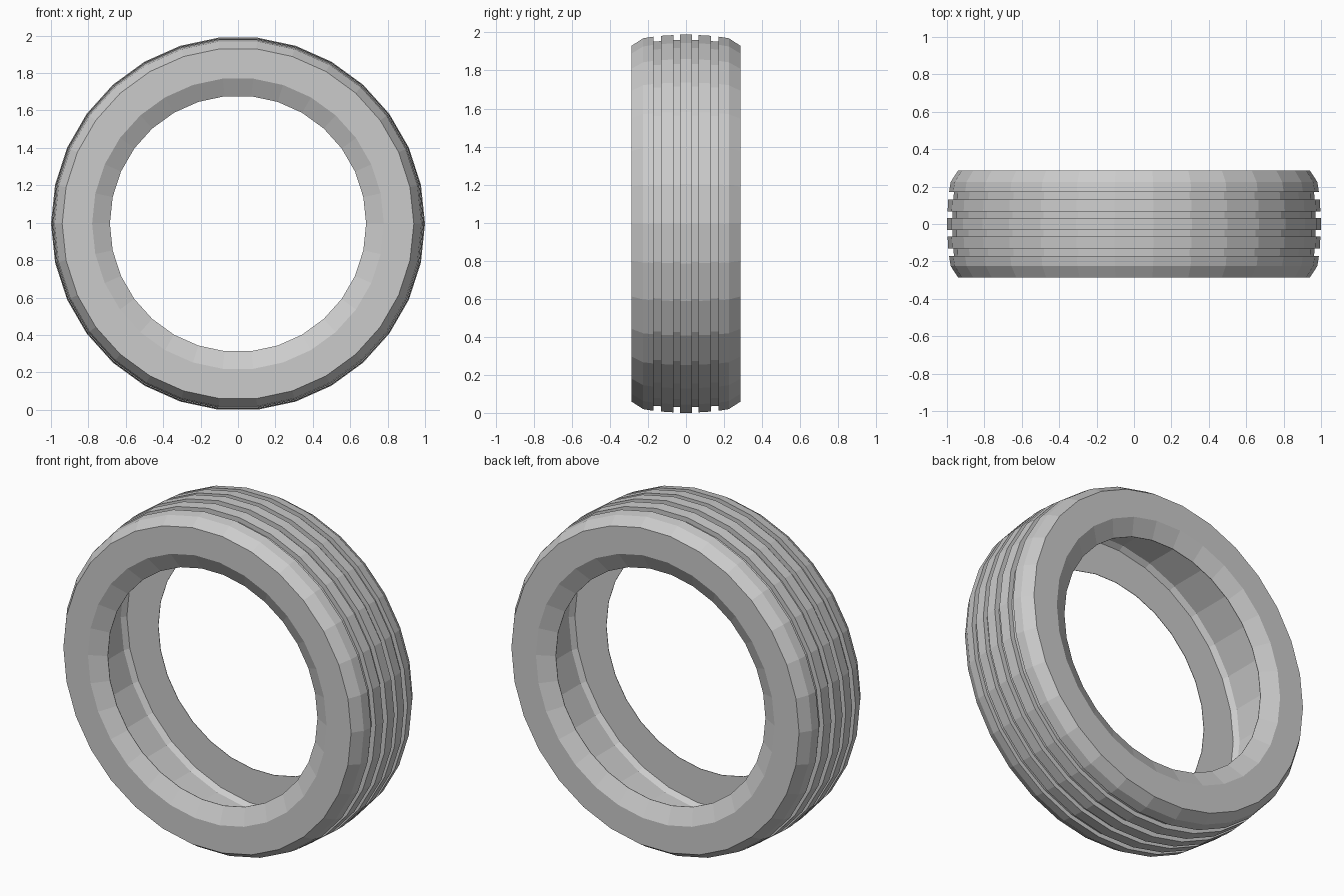
import bpy, bmesh, math

if "Cube" in bpy.data.objects:
    bpy.data.objects.remove(bpy.data.objects["Cube"])

SIDES = 30
CENTRE_Z = math.cos(math.pi / SIDES)   # flat facet rests on the ground

rubber = bpy.data.materials.new("grey rubber")
rubber.diffuse_color = (0.6, 0.6, 0.6, 1)
rubber.use_nodes = True
rubber.node_tree.nodes["Principled BSDF"].inputs["Base Color"].default_value = rubber.diffuse_color

# Half of the outer profile (y, radius), from the centre rib to the inner cavity
half = [
    (0.032, 1.0), (0.032, 0.97), (0.067, 0.97), (0.067, 0.997),   # centre rib, groove
    (0.132, 0.993), (0.132, 0.965), (0.170, 0.963), (0.170, 0.989),  # second rib, groove
    (0.225, 0.98), (0.287, 0.94),                                  # shoulder
    (0.287, 0.78), (0.237, 0.685),                                 # sidewall, bevelled lip
    (0.234, 0.685), (0.234, 0.89), (0.205, 0.91),                  # hollow inside
]
profile = half + [(-y, r) for y, r in reversed(half)]

# Spin the closed profile around the y axis
bm = bmesh.new()
rings = []
for i in range(SIDES):
    a = 2 * math.pi * i / SIDES
    rings.append([bm.verts.new((r * math.cos(a), y, CENTRE_Z + r * math.sin(a)))
                  for y, r in profile])
n = len(profile)
for i in range(SIDES):
    p, q = rings[i], rings[(i + 1) % SIDES]
    for j in range(n):
        k = (j + 1) % n
        bm.faces.new((p[j], p[k], q[k], q[j]))
bmesh.ops.recalc_face_normals(bm, faces=bm.faces)

mesh = bpy.data.meshes.new("tyre")
bm.to_mesh(mesh)
bm.free()
mesh.materials.append(rubber)
tyre = bpy.data.objects.new("tyre", mesh)
bpy.context.collection.objects.link(tyre)
